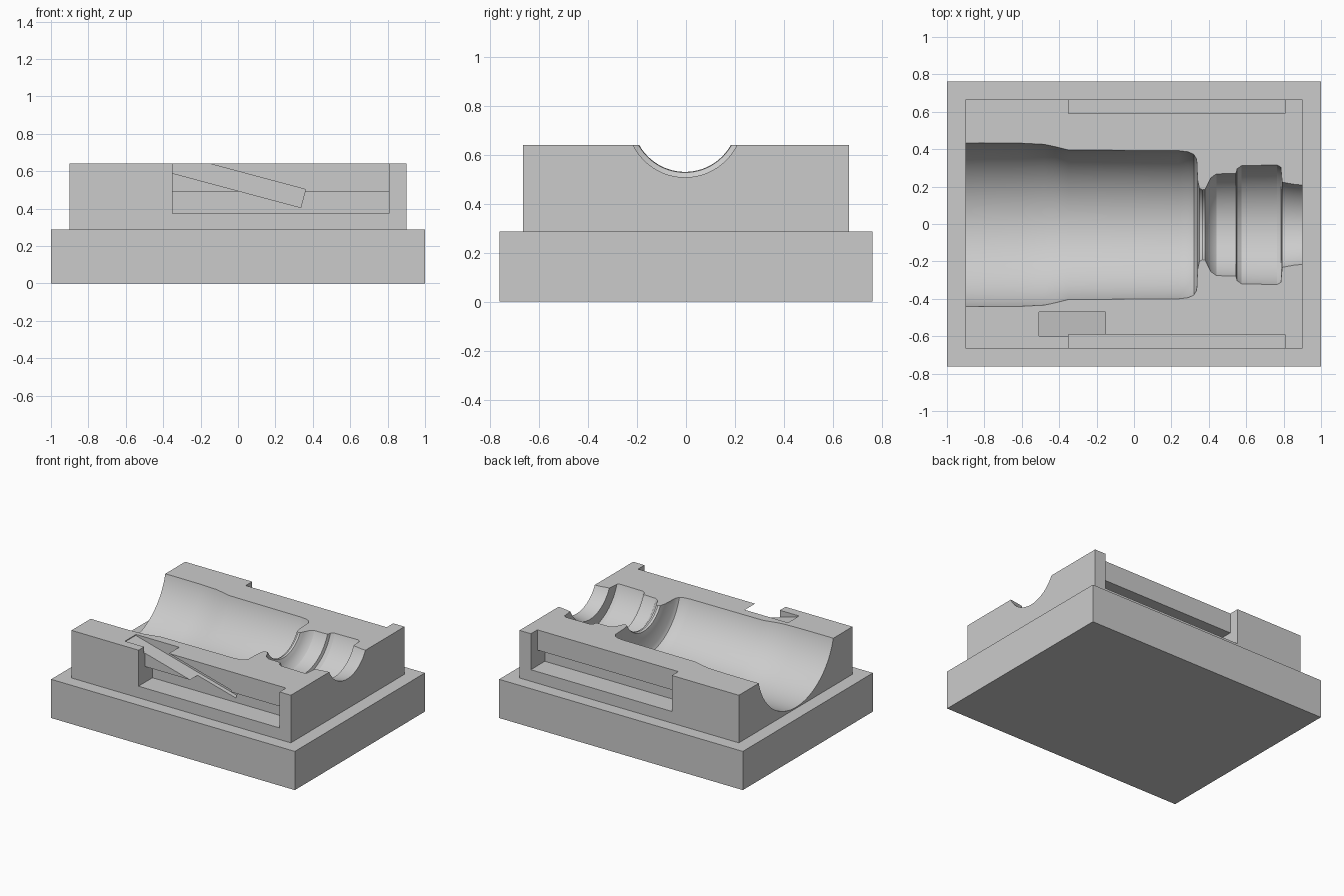
import bpy, bmesh, math
from mathutils import Matrix, Vector

if "Cube" in bpy.data.objects:
    bpy.data.objects.remove(bpy.data.objects["Cube"])

grey = bpy.data.materials.new("mid grey")
grey.diffuse_color = (0.6, 0.6, 0.6, 1)
grey.use_nodes = True
grey.node_tree.nodes["Principled BSDF"].inputs["Base Color"].default_value = grey.diffuse_color


def make_object(name, bm):
    bmesh.ops.recalc_face_normals(bm, faces=bm.faces)
    mesh = bpy.data.meshes.new(name)
    bm.to_mesh(mesh)
    bm.free()
    mesh.materials.append(grey)
    ob = bpy.data.objects.new(name, mesh)
    bpy.context.collection.objects.link(ob)
    return ob


def box(name, lo, hi, matrix=Matrix()):
    lo, hi = Vector(lo), Vector(hi)
    bm = bmesh.new()
    bmesh.ops.create_cube(bm, size=1)
    for v in bm.verts:
        v.co = matrix @ Vector([(v.co[i] + 0.5) * (hi[i] - lo[i]) + lo[i] for i in range(3)])
    return make_object(name, bm)


def lathe(name, profile, y, z, steps=128):
    """Closed solid of revolution about an axis along x."""
    bm = bmesh.new()
    rings = []
    for x, r in profile:
        rings.append([bm.verts.new((x, y + r * math.sin(2 * math.pi * k / steps),
                                    z + r * math.cos(2 * math.pi * k / steps)))
                      for k in range(steps)])
    for a, b in zip(rings, rings[1:]):
        for k in range(steps):
            n = (k + 1) % steps
            bm.faces.new((a[k], a[n], b[n], b[k]))
    bm.faces.new(rings[0])
    bm.faces.new(rings[-1])
    return make_object(name, bm)


def cut(target, cutter):
    cutter.hide_render = True
    mod = target.modifiers.new("cut", 'BOOLEAN')
    mod.operation = 'DIFFERENCE'
    mod.solver = 'EXACT'
    mod.object = cutter
    bpy.ops.object.select_all(action='DESELECT')
    bpy.context.view_layer.objects.active = target
    target.select_set(True)
    bpy.ops.object.modifier_apply(modifier=mod.name)
    bpy.data.objects.remove(cutter)


TOP, AXIS = 0.64, 0.745

# Base plate and upper block
box("base_plate", (-1, -0.762, 0), (1, 0.762, 0.287))
block = box("cradle_block", (-0.9, -0.666, 0.287), (0.9, 0.666, TOP))

# Stepped bore: x position and half width at the top of the block
widths = [(-0.95, 0.436), (-0.82, 0.438), (-0.6, 0.436), (-0.48, 0.43), (-0.42, 0.417),
          (-0.35, 0.40), (0.24, 0.396), (0.29, 0.39), (0.32, 0.376), (0.335, 0.35),
          (0.34, 0.24), (0.35, 0.195), (0.365, 0.187), (0.38, 0.19), (0.393, 0.215),
          (0.41, 0.25), (0.44, 0.272), (0.545, 0.275), (0.552, 0.30), (0.575, 0.316),
          (0.765, 0.32), (0.785, 0.308), (0.792, 0.228), (0.85, 0.217), (0.95, 0.207)]
profile = [(x, math.hypot(w, AXIS - TOP)) for x, w in widths]
cut(block, lathe("bore_cutter", profile, -0.004, AXIS))

# Side recesses with a deeper undercut groove at the bottom
for side in (-1, 1):
    for tag, inner, top in (("recess", 0.59, 0.8), ("groove", 0.502, 0.49)):
        ys = sorted((side * inner, side * 0.8))
        cut(block, box("side_%s_cutter" % tag, (-0.35, ys[0], 0.373), (0.807, ys[1], top)))

# Slanted slot running down through the front wall
slope = Matrix.Translation((-0.51, 0, 0.632)) @ Matrix.Rotation(math.radians(15), 4, 'Y')
cut(block, box("slanted_slot_cutter", (0, -0.6, 0), (0.875, -0.47, 0.1), slope))

# Smooth bore, crisp edges
bpy.ops.object.select_all(action='DESELECT')
block.select_set(True)
bpy.context.view_layer.objects.active = block
bpy.ops.object.shade_smooth_by_angle(angle=math.radians(30))
